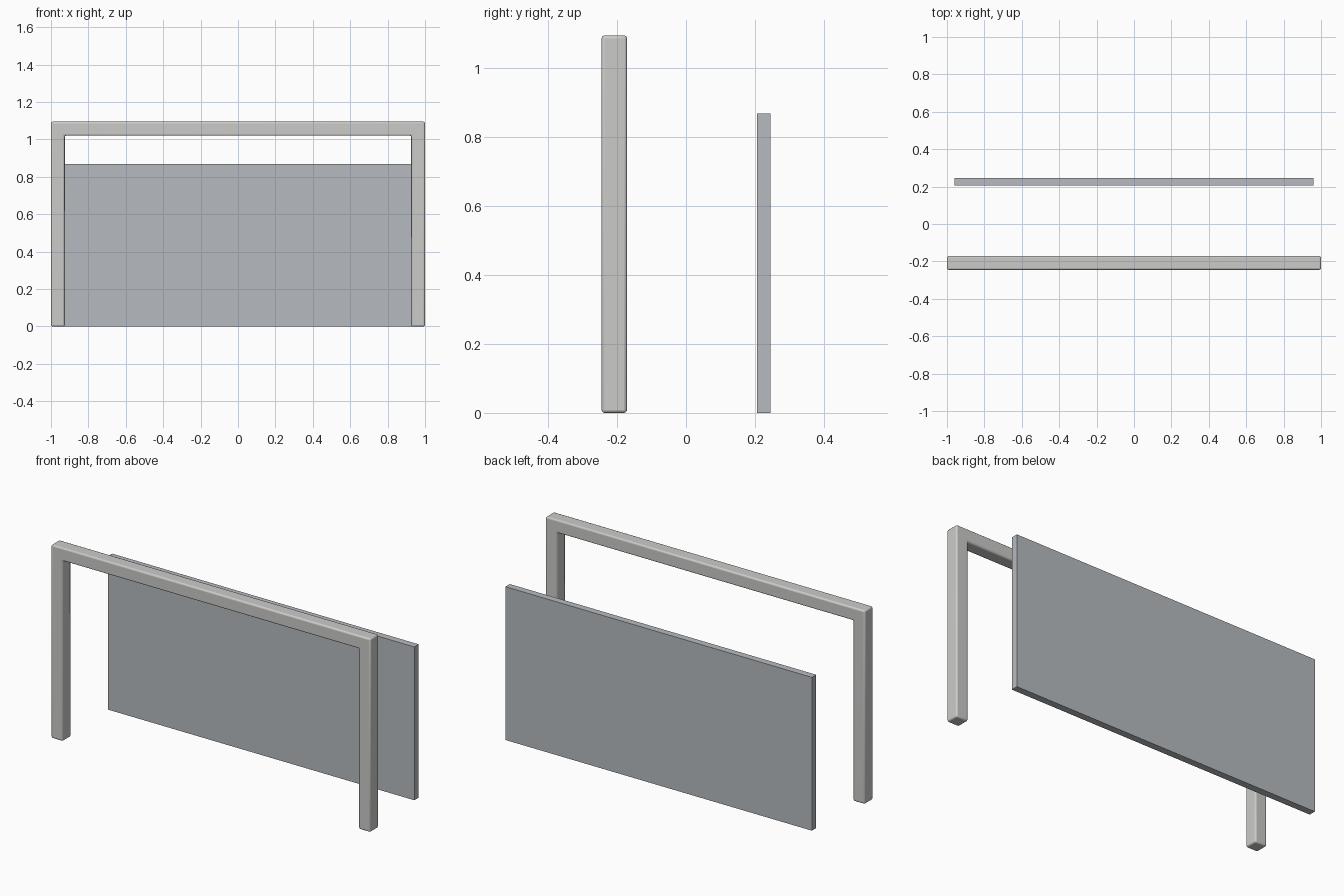
import bpy
import bmesh

cube = bpy.data.objects.get("Cube")
if cube:
    bpy.data.objects.remove(cube, do_unlink=True)


def make_material(name, rgb):
    mat = bpy.data.materials.new(name)
    mat.use_nodes = True
    color = (*rgb, 1.0)
    mat.diffuse_color = color
    mat.node_tree.nodes["Principled BSDF"].inputs["Base Color"].default_value = color
    return mat


def extrude_outline(name, outline, y_front, y_back, mat):
    """Extrude an x-z outline along y into a solid."""
    bm = bmesh.new()
    face = bm.faces.new([bm.verts.new((x, y_front, z)) for x, z in outline])
    result = bmesh.ops.extrude_face_region(bm, geom=[face])
    moved = [v for v in result["geom"] if isinstance(v, bmesh.types.BMVert)]
    bmesh.ops.translate(bm, verts=moved, vec=(0, y_back - y_front, 0))
    bmesh.ops.recalc_face_normals(bm, faces=bm.faces)
    mesh = bpy.data.meshes.new(name)
    bm.to_mesh(mesh)
    bm.free()
    mesh.materials.append(mat)
    obj = bpy.data.objects.new(name, mesh)
    bpy.context.collection.objects.link(obj)
    return obj


frame_grey = make_material("light warm grey", (0.60, 0.60, 0.59))
panel_grey = make_material("cool grey", (0.47, 0.50, 0.53))

# Upside-down U frame: two legs and a top rail of square tube
tube, height = 0.074, 1.095
inner, inner_top = 1 - tube, height - tube
half = [(inner, inner_top), (inner, 0), (1, 0), (1, height)]
outline = half + [(-x, z) for x, z in reversed(half)]
frame = extrude_outline("tube_frame", outline, -0.245, -0.245 + tube, frame_grey)

# Rounded tube edges
bevel = frame.modifiers.new("rounded_edges", "BEVEL")
bevel.width = 0.009
bevel.segments = 3
bevel.limit_method = "ANGLE"
bpy.context.view_layer.objects.active = frame
frame.select_set(True)
bpy.ops.object.shade_smooth_by_angle(angle=0.6)

# Flat back panel
panel_outline = [(-0.96, 0), (0.96, 0), (0.96, 0.868), (-0.96, 0.868)]
extrude_outline("back_panel", panel_outline, 0.206, 0.245, panel_grey)
